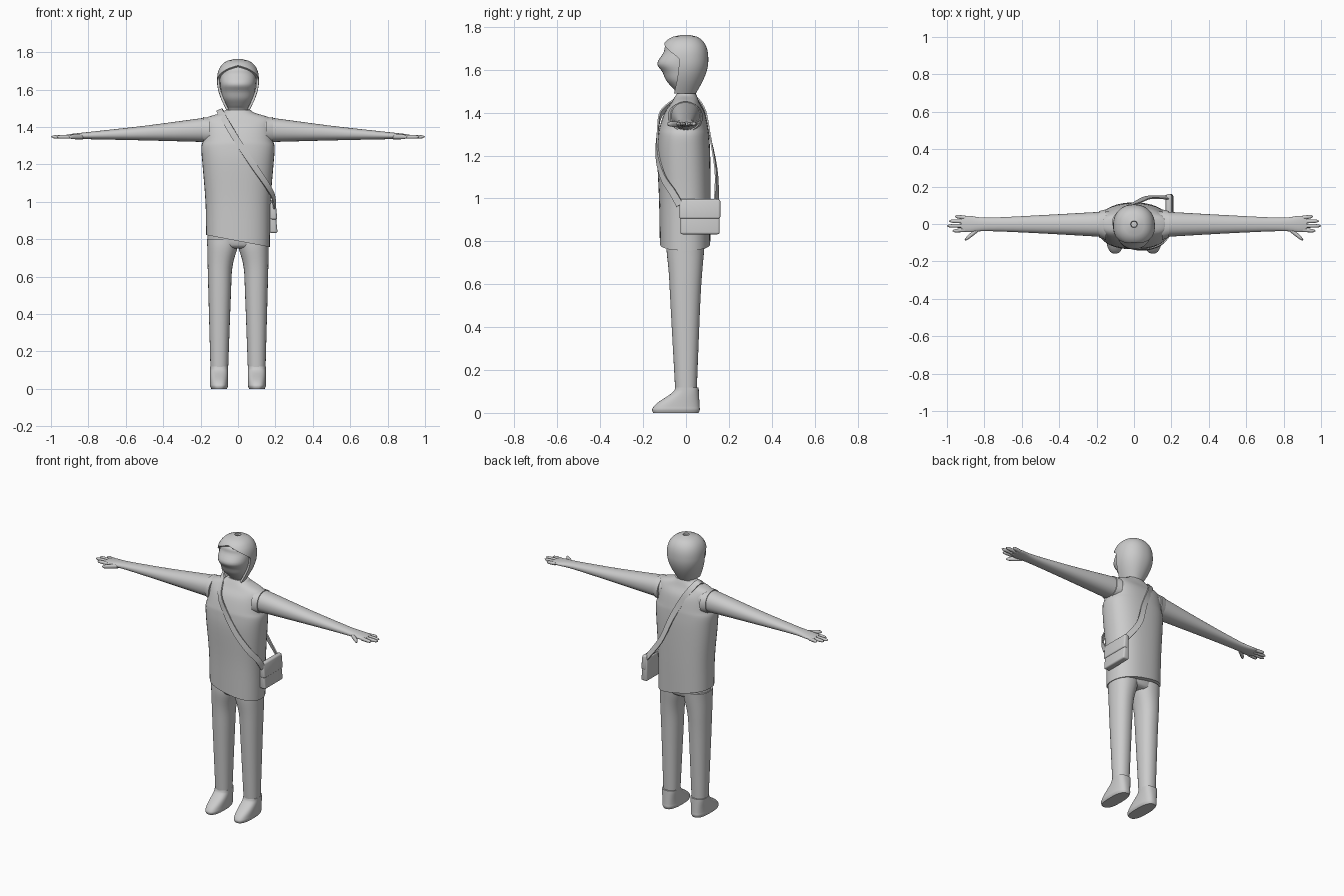
import bpy, bmesh, math
from mathutils import Vector

cube = bpy.data.objects.get("Cube")
if cube:
    bpy.data.objects.remove(cube, do_unlink=True)

GREY = (0.6, 0.6, 0.6, 1)
grey = bpy.data.materials.new("plain grey")
grey.use_nodes = True
grey.diffuse_color = GREY
grey.node_tree.nodes["Principled BSDF"].inputs["Base Color"].default_value = GREY


def finish(name, bm, mirror=False, thickness=0):
    """Turn the bmesh into a smooth shaded object, optionally thickened or mirrored."""
    bmesh.ops.remove_doubles(bm, verts=bm.verts, dist=0.0001)
    bmesh.ops.recalc_face_normals(bm, faces=bm.faces)
    mesh = bpy.data.meshes.new(name)
    bm.to_mesh(mesh)
    bm.free()
    mesh.materials.append(grey)
    obj = bpy.data.objects.new(name, mesh)
    bpy.context.collection.objects.link(obj)
    bpy.ops.object.select_all(action='DESELECT')
    obj.select_set(True)
    bpy.context.view_layer.objects.active = obj
    if thickness:
        solid = obj.modifiers.new("thickness", 'SOLIDIFY')
        solid.thickness = thickness
        bpy.ops.object.modifier_apply(modifier=solid.name)
    if mirror:
        obj.modifiers.new("mirror", 'MIRROR')
    bpy.ops.object.shade_smooth_by_angle(angle=math.radians(50))


def smooth(points, steps):
    """Catmull-Rom interpolation of tuples of any length."""
    pts = [Vector(p) for p in points]
    pts = [pts[0] * 2 - pts[1]] + pts + [pts[-1] * 2 - pts[-2]]
    result = []
    for before, start, end, after in zip(pts, pts[1:], pts[2:], pts[3:]):
        for i in range(steps):
            t = i / steps
            leave, arrive = (end - before) / 2, (after - start) / 2
            ease = t * t * (3 - 2 * t)
            result.append(start.lerp(end, ease) + leave * t * (1 - t) ** 2
                          - arrive * t * t * (1 - t))
    return result + [pts[-2]]


def level(height, width, front, back, centre=0, gap=0):
    """Horizontal ring; width is measured from the centre to one side."""
    return height, centre - width, centre + width, front, back, gap


def section(reach, front, back, bottom, top):
    """Upright ring across an arm or a finger."""
    return reach, front, back, bottom, top, 0


def loft(rings, upright=True, roundness=2.2, segments=40, steps=4, caps=True, bm=None):
    """Skin over superellipse rings; a ring's gap leaves its front open."""
    bm = bm or bmesh.new()
    loops = []
    for pos, u_min, u_max, v_min, v_max, gap in smooth(rings, steps):
        loop = []
        for i in range(segments + 1):
            angle = gap - math.pi / 2 + 2 * (math.pi - gap) * i / segments
            c, s = math.cos(angle), math.sin(angle)
            c = math.copysign(abs(c) ** (2 / roundness), c)
            s = math.copysign(abs(s) ** (2 / roundness), s)
            u = (u_min + u_max + (u_max - u_min) * c) / 2
            v = (v_min + v_max + (v_max - v_min) * s) / 2
            loop.append(bm.verts.new((u, v, pos) if upright else (pos, u, v)))
        loops.append(loop)
    for low, high in zip(loops, loops[1:]):
        for i in range(segments):
            bm.faces.new((low[i], low[i + 1], high[i + 1], high[i]))
    if caps:
        bm.faces.new(loops[0][:-1])
        bm.faces.new(loops[-1][:-1])
    return bm


def ribbon(name, points, width, thickness):
    """Flat band lying on the body, wide side facing away from the chest."""
    bm = bmesh.new()
    path = smooth(points, 6)
    pairs = []
    for i, p in enumerate(path):
        along = path[min(i + 1, len(path) - 1)] - path[max(i - 1, 0)]
        outward = Vector((p.x * 0.6, p.y, max(0, p.z - 1.4) * 1.5))
        side = along.cross(outward).normalized() * width / 2
        pairs.append((bm.verts.new(p + side), bm.verts.new(p - side)))
    for a, b in zip(pairs, pairs[1:]):
        bm.faces.new((a[0], a[1], b[1], b[0]))
    finish(name, bm, thickness=thickness)


def pouch(name, low, high):
    """Rounded box whose outer side leans in towards the top."""
    bm = bmesh.new()
    bmesh.ops.create_cube(bm, size=1)
    for v in bm.verts:
        outer = v.co.x > 0
        v.co = [a + (b - a) * (c + 0.5) for a, b, c in zip(low, high, v.co)]
        if outer:
            v.co.x -= 0.1 * (v.co.z - 0.83)
    bmesh.ops.bevel(bm, geom=bm.edges[:], offset=0.01, segments=3, affect='EDGES', profile=0.5)
    finish(name, bm)


# Legs and hips
finish("trouser_legs", loft([
    level(height=0.1, centre=0.1, width=0.047, front=-0.05, back=0.05),
    level(height=0.5, centre=0.098, width=0.06, front=-0.072, back=0.066),
    level(height=0.65, centre=0.096, width=0.066, front=-0.08, back=0.075),
    level(height=0.75, centre=0.084, width=0.08, front=-0.09, back=0.084),
    level(height=0.8, centre=0.08, width=0.086, front=-0.09, back=0.088),
]), mirror=True)
finish("hips", loft([
    level(height=0.75, width=0.12, front=-0.06, back=0.06),
    level(height=0.77, width=0.158, front=-0.085, back=0.08),
    level(height=0.85, width=0.163, front=-0.095, back=0.09),
]))

# Shoes: the toe draws back to the ankle along a soft curve
shoe = []
for i in range(9):
    t = i / 8
    toe = math.cos(math.pi / 2 * t ** 1.2) ** 2
    inset = 0.006 if i == 0 else 0
    shoe.append(level(height=0.118 * t, centre=0.101, width=0.048 - inset,
                      front=-0.05 - 0.11 * toe + inset, back=0.065 - 0.006 * t - inset))
finish("shoes", loft(shoe, roundness=2.6), mirror=True)

# Tunic with a hem that slants down to its left
tunic = loft([
    level(height=0.79, width=0.17, front=-0.122, back=0.113),
    level(height=1, width=0.174, front=-0.126, back=0.115),
    level(height=1.2, width=0.19, front=-0.135, back=0.113),
    level(height=1.29, width=0.196, front=-0.131, back=0.108),
    level(height=1.33, width=0.186, front=-0.124, back=0.103),
    level(height=1.4, width=0.18, front=-0.1, back=0.088),
    level(height=1.445, width=0.176, front=-0.07, back=0.064),
    level(height=1.475, width=0.09, front=-0.052, back=0.052),
    level(height=1.49, width=0.068, front=-0.042, back=0.045),
], roundness=2.4)
for v in tunic.verts:
    v.co.z -= 0.19 * v.co.x * max(0, 1 - (v.co.z - 0.79) / 0.2)
finish("tunic", tunic)

# Arms running into the palms
finish("arms", loft([
    section(reach=0.13, front=-0.07, back=0.068, bottom=1.318, top=1.452),
    section(reach=0.2, front=-0.067, back=0.064, bottom=1.32, top=1.446),
    section(reach=0.5, front=-0.05, back=0.047, bottom=1.328, top=1.406),
    section(reach=0.78, front=-0.038, back=0.034, bottom=1.334, top=1.375),
    section(reach=0.88, front=-0.044, back=0.043, bottom=1.336, top=1.364),
    section(reach=0.925, front=-0.036, back=0.036, bottom=1.34, top=1.357),
], upright=False), mirror=True)

# Sleeve rims around the armholes
finish("sleeve_rims", loft([
    section(reach=0.15, front=-0.085, back=0.078, bottom=1.31, top=1.45),
    section(reach=0.186, front=-0.073, back=0.069, bottom=1.314, top=1.452),
], upright=False), mirror=True)

# Fingers and thumbs, rounded off at the tips
hand = bmesh.new()
for root, tip, radius in [
        ((0.9, 0.034), (0.958, 0.041), 0.01), ((0.9, 0.013), (0.99, 0.016), 0.01),
        ((0.9, -0.01), (1, -0.01), 0.01), ((0.9, -0.032), (0.97, -0.037), 0.01),
        ((0.83, -0.026), (0.905, -0.085), 0.013)]:
    finger = []
    for i in range(9):
        x, y = Vector(root).lerp(Vector(tip), i / 8)
        r = radius * math.sqrt(1.02 - (i / 8) ** 6)
        finger.append(section(reach=x, front=y - r, back=y + r, bottom=1.347 - r, top=1.347 + r))
    loft(finger, upright=False, segments=12, steps=1, bm=hand)
finish("fingers", hand, mirror=True)

# Head and neck
finish("head", loft([
    level(height=1.44, width=0.058, front=-0.04, back=0.046),
    level(height=1.49, width=0.051, front=-0.04, back=0.043),
    level(height=1.515, width=0.06, front=-0.062, back=0.048),
    level(height=1.55, width=0.08, front=-0.092, back=0.062),
    level(height=1.59, width=0.09, front=-0.11, back=0.078),
    level(height=1.63, width=0.095, front=-0.134, back=0.085),
    level(height=1.68, width=0.095, front=-0.105, back=0.08),
    level(height=1.71, width=0.088, front=-0.097, back=0.07),
    level(height=1.735, width=0.06, front=-0.07, back=0.04),
]))

# Hair cap: domed above the ears, narrowing to the nape, open around the face
crown, ears, nape = 1.763, 1.645, 1.49
hair = []
for i in range(33):
    z = nape + (crown - nape) * i / 32
    if z > ears:
        dome = max(0.01, 1 - ((z - ears) / (crown - ears)) ** 2.5) ** 0.4
        width, back = 0.112 * dome, 0.104 * dome
    else:
        dome = 1
        taper = math.cos(math.pi / 2 * (ears - z) / (ears - nape))
        width, back = 0.062 + 0.05 * taper, 0.046 + 0.058 * taper
    fringe = min(1, max(0, (1.725 - z) / 0.07))
    hair.append(level(height=z, width=width, front=-0.123 * dome, back=back,
                      gap=math.radians(80) * fringe ** 0.6))
finish("hair", loft(hair, steps=1, caps=False), thickness=0.012)

# Shoulder bag
pouch("bag_body", low=(0.168, -0.026, 0.833), high=(0.212, 0.157, 0.985))
pouch("bag_flap", low=(0.172, -0.031, 0.905), high=(0.218, 0.16, 0.997))
ribbon("bag_strap", [
    (0.2, -0.03, 0.97), (0.19, -0.065, 1.03), (0.15, -0.11, 1.1), (0.08, -0.137, 1.2),
    (0, -0.135, 1.32), (-0.055, -0.11, 1.41), (-0.1, 0, 1.49), (-0.085, 0.05, 1.47),
    (-0.045, 0.09, 1.4), (0.02, 0.12, 1.27), (0.08, 0.145, 1.12), (0.185, 0.145, 0.975),
], width=0.034, thickness=0.007)
